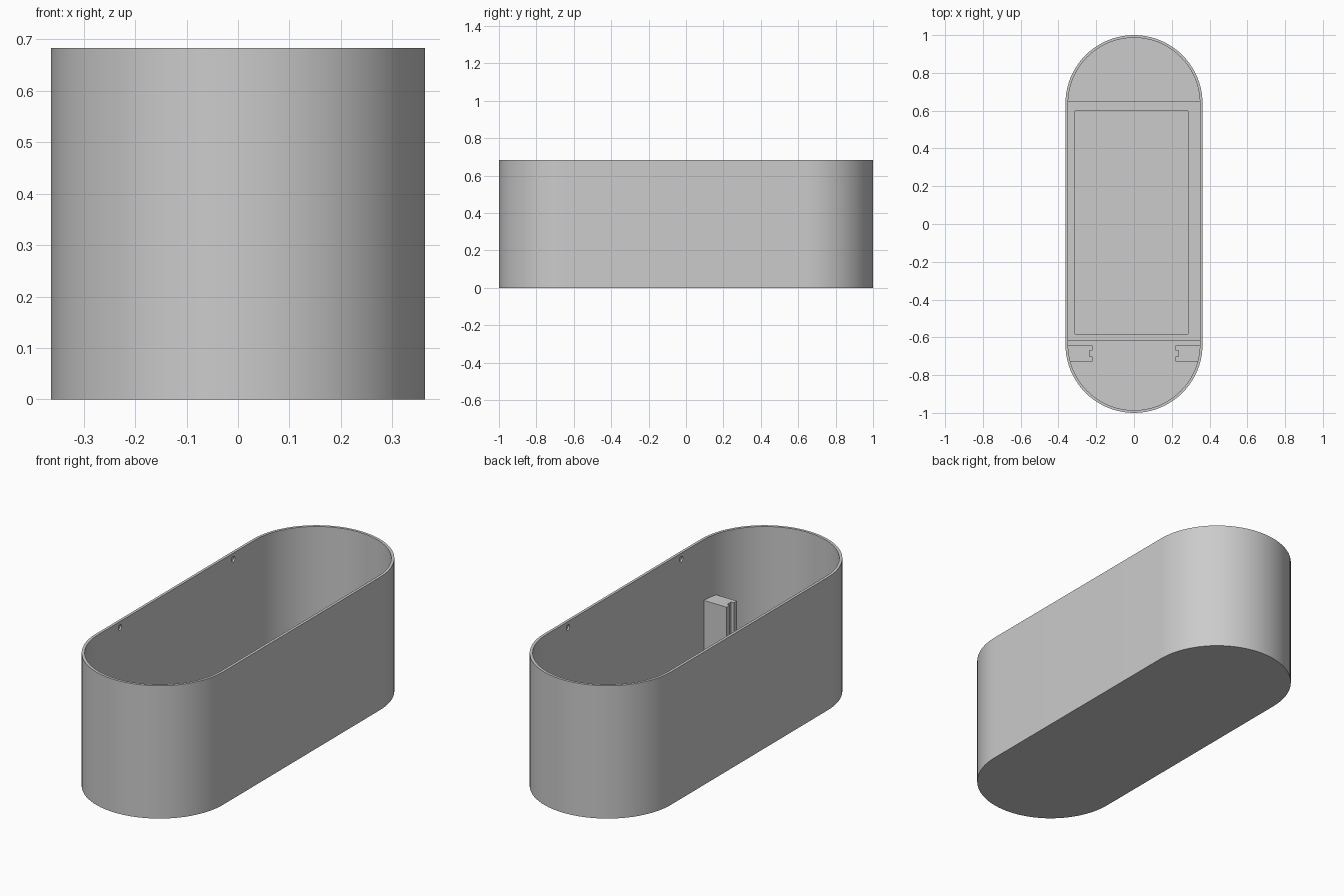
import bpy, bmesh, math

cube = bpy.data.objects.get("Cube")
if cube:
    bpy.data.objects.remove(cube, do_unlink=True)

WIDTH, LENGTH, HEIGHT = 0.363, 1.0, 0.683   # half width, half length, full height
WALL, FLOOR = 0.014, 0.03
STRAIGHT = LENGTH - WIDTH

grey = bpy.data.materials.new("plain grey")
grey.use_nodes = True
colour = (0.6, 0.6, 0.6, 1)
grey.diffuse_color = colour
grey.node_tree.nodes["Principled BSDF"].inputs["Base Color"].default_value = colour


def stadium(radius, steps=40):
    """Rounded outline with a half circle at each end."""
    points = []
    for end in (1, -1):
        for i in range(steps + 1):
            a = math.pi * i / steps
            points.append((end * radius * math.cos(a), end * (STRAIGHT + radius * math.sin(a))))
    return points


def rectangle(x0, x1, y0, y1):
    return [(x0, y0), (x1, y0), (x1, y1), (x0, y1)]


def prism(name, outline, z0, z1):
    """Extrude a flat outline upwards."""
    bm = bmesh.new()
    face = bm.faces.new([bm.verts.new((x, y, z0)) for x, y in outline])
    top = bmesh.ops.extrude_face_region(bm, geom=[face])["geom"]
    moved = [v for v in top if isinstance(v, bmesh.types.BMVert)]
    bmesh.ops.translate(bm, verts=moved, vec=(0, 0, z1 - z0))
    bmesh.ops.recalc_face_normals(bm, faces=bm.faces)
    mesh = bpy.data.meshes.new(name)
    bm.to_mesh(mesh)
    bm.free()
    mesh.materials.append(grey)
    obj = bpy.data.objects.new(name, mesh)
    bpy.context.collection.objects.link(obj)
    return obj


def cut(target, cutter):
    """Subtract the cutter for good and remove it."""
    cutter.hide_render = True
    mod = target.modifiers.new("cut", "BOOLEAN")
    mod.operation, mod.solver, mod.object = "DIFFERENCE", "EXACT", cutter
    bpy.ops.object.select_all(action="DESELECT")
    bpy.context.view_layer.objects.active = target
    target.select_set(True)
    bpy.ops.object.modifier_apply(modifier=mod.name)
    bpy.data.objects.remove(cutter, do_unlink=True)


# Hollow tub with thin walls
tub = prism("tub", stadium(WIDTH), 0, HEIGHT)
cut(tub, prism("cavity", stadium(WIDTH - WALL), FLOOR, HEIGHT + 0.1))

# Small blind sockets just under the rim
for side in (1, -1):
    for y in (0.46, -0.46):
        bpy.ops.mesh.primitive_cylinder_add(
            vertices=24, radius=0.014, depth=0.04,
            location=(side * (WIDTH - WALL - 0.011), y, 0.652),
            rotation=(0, math.pi / 2, 0))
        cut(tub, bpy.context.object)

# Raised floor plate with a shallow rectangular recess
plate = prism("floor_plate", rectangle(-0.352, 0.352, -0.62, 0.65), 0.02, 0.045)
cut(plate, prism("recess", rectangle(-0.312, 0.286, -0.582, 0.598), 0.032, 0.1))

# Grooved posts standing against the walls
post_outline = [(0.355, -0.643), (0.219, -0.643), (0.219, -0.67), (0.235, -0.67),
                (0.235, -0.702), (0.219, -0.702), (0.219, -0.727), (0.343, -0.727)]
for name, side in (("left_post", 1), ("right_post", -1)):
    prism(name, [(side * x, y) for x, y in post_outline], 0.02, 0.37)

# Smooth the rounded ends, keep rims sharp
bpy.ops.object.select_all(action="DESELECT")
tub.select_set(True)
bpy.context.view_layer.objects.active = tub
bpy.ops.object.shade_smooth_by_angle(angle=math.radians(30))
